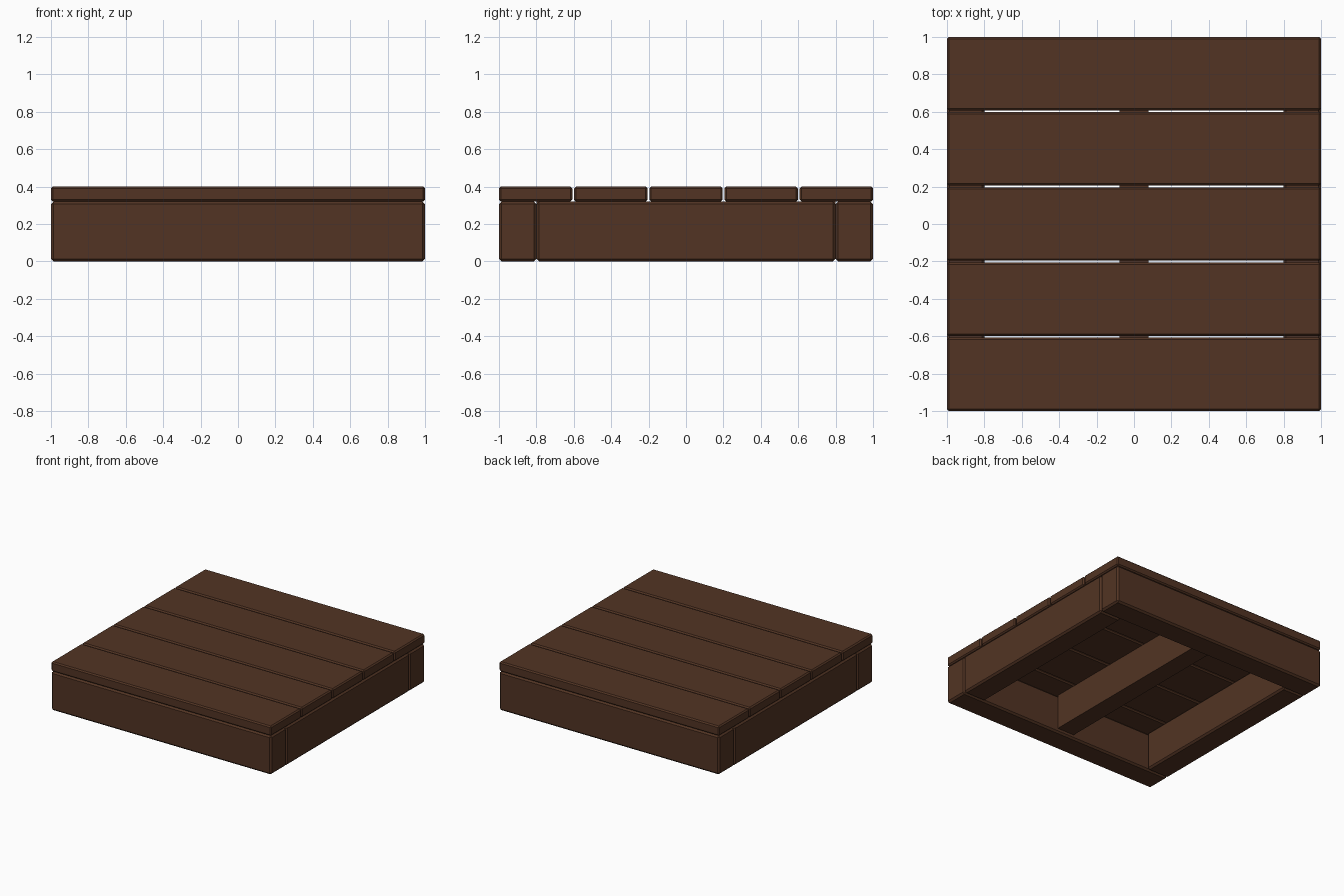
import bpy

cube = bpy.data.objects.get("Cube")
if cube:
    bpy.data.objects.remove(cube, do_unlink=True)

# Dark stained timber
wood = bpy.data.materials.new("dark_brown_wood")
wood.use_nodes = True
colour = (0.085, 0.034, 0.017, 1)
wood.diffuse_color = colour
bsdf = wood.node_tree.nodes["Principled BSDF"]
bsdf.inputs["Base Color"].default_value = colour
bsdf.inputs["Roughness"].default_value = 0.8


def timber(name, low, high, chamfer):
    """Box between two corners, with chamfered edges if wanted."""
    bpy.ops.mesh.primitive_cube_add(size=1)
    obj = bpy.context.object
    obj.name = name
    for v in obj.data.vertices:
        v.co = [b if c > 0 else a for a, b, c in zip(low, high, v.co)]
    obj.data.materials.append(wood)
    if chamfer:
        mod = obj.modifiers.new("chamfer", "BEVEL")
        mod.width = chamfer
        mod.segments = 1
    return obj


HALF, INNER, DECK, TOP = 1.0, 0.8, 0.32, 0.4
GAP = 0.01
COUNT = 5

# Deck planks, running left to right
width = (2 * HALF - (COUNT - 1) * GAP) / COUNT
for i in range(COUNT):
    y = -HALF + i * (width + GAP)
    timber(f"deck_plank_{i + 1}", (-HALF, y, DECK), (HALF, y + width, TOP), 0.01)

# Front and back beams, full width
timber("front_beam", (-HALF, -HALF, 0), (HALF, -INNER, DECK), 0.014)
timber("back_beam", (-HALF, INNER, 0), (HALF, HALF, DECK), 0.014)

# Side beams, fitted between front and back
timber("right_beam", (-HALF, -INNER, 0), (-INNER, INNER, DECK), 0.014)
timber("left_beam", (INNER, -INNER, 0), (HALF, INNER, DECK), 0.014)

# Middle joist, slightly shallower than the frame
timber("middle_joist", (-0.078, -INNER, 0.035), (0.078, INNER, DECK), 0)
